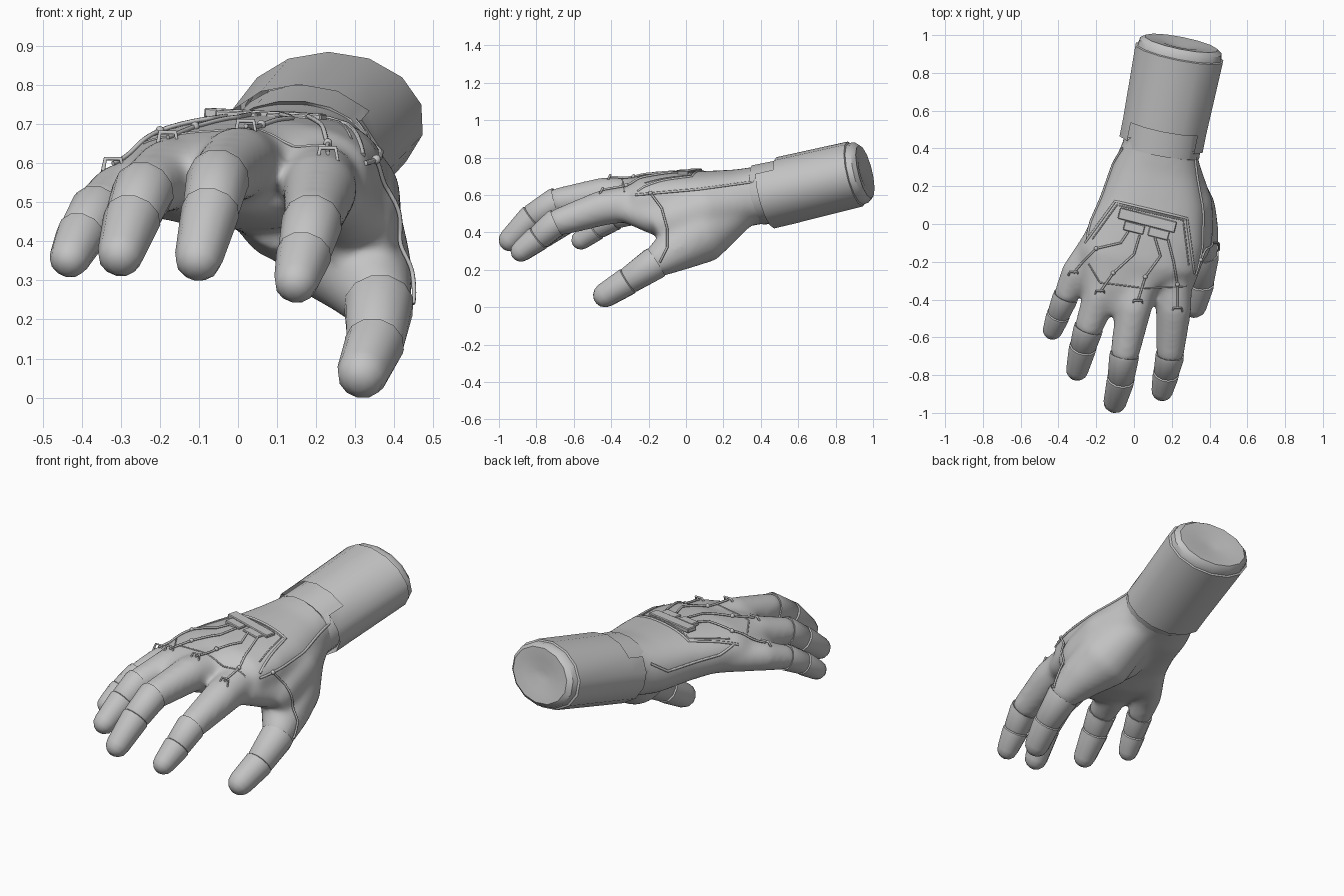
import bpy, bmesh, math
from mathutils import Vector
from mathutils.bvhtree import BVHTree

if "Cube" in bpy.data.objects:
    bpy.data.objects.remove(bpy.data.objects["Cube"])

grey = bpy.data.materials.new("plain grey")
grey.use_nodes = True
grey.diffuse_color = (0.55, 0.55, 0.55, 1)
grey.node_tree.nodes["Principled BSDF"].inputs["Base Color"].default_value = (0.55, 0.55, 0.55, 1)
Z = Vector((0, 0, 1))


def add_object(name, data):
    ob = bpy.data.objects.new(name, data)
    bpy.context.collection.objects.link(ob)
    data.materials.append(grey)
    return ob


def finish(name, bm, angle=40):
    bmesh.ops.recalc_face_normals(bm, faces=bm.faces)
    me = bpy.data.meshes.new(name)
    bm.to_mesh(me)
    bm.free()
    ob = add_object(name, me)
    bpy.ops.object.select_all(action='DESELECT')
    ob.select_set(True)
    bpy.context.view_layer.objects.active = ob
    bpy.ops.object.shade_smooth_by_angle(angle=math.radians(angle))
    return ob


def frames(pts):
    """Stations along a path: centre, tangent, half width, half height."""
    cs = [Vector(p[:3]) for p in pts]
    out = []
    for i, p in enumerate(pts):
        t = (cs[min(i + 1, len(cs) - 1)] - cs[max(i - 1, 0)]).normalized()
        out.append((cs[i], t, p[3], p[-1]))
    return out


def scaled(f, s, shift=0.0):
    return (f[0] + f[1] * shift, f[1], f[2] * s, f[3] * s)


def loft(bm, stations, sides=12, power=1.0):
    """Skin rings across the stations and close both ends."""
    rings = []
    for c, t, rx, rz in stations:
        side = t.cross(Z).normalized()
        up = side.cross(t)
        ring = []
        for k in range(sides):
            a = 2 * math.pi * (k + 0.5) / sides
            u, v = math.cos(a), math.sin(a)
            u = math.copysign(abs(u) ** power, u)
            v = math.copysign(abs(v) ** power, v)
            ring.append(bm.verts.new(c + side * rx * u + up * rz * v))
        rings.append(ring)
    for a, b in zip(rings, rings[1:]):
        for k in range(sides):
            j = (k + 1) % sides
            bm.faces.new((a[k], a[j], b[j], b[k]))
    bm.faces.new(rings[0][::-1])
    bm.faces.new(rings[-1])
    return rings


# Digit paths: x, y, z, radius; the last three are the two joints and the tip
digits = {
    "index": [(0.21, -0.2, 0.57, 0.1), (0.21, -0.45, 0.53, 0.097),
              (0.19, -0.69, 0.45, 0.076), (0.17, -0.79, 0.37, 0.07), (0.15, -0.88, 0.3, 0.058)],
    "middle": [(0.05, -0.22, 0.59, 0.1), (0.0, -0.44, 0.6, 0.097),
               (-0.05, -0.69, 0.56, 0.079), (-0.07, -0.82, 0.48, 0.074), (-0.1, -0.94, 0.36, 0.062)],
    "ring": [(-0.1, -0.18, 0.58, 0.1), (-0.18, -0.38, 0.57, 0.093),
             (-0.24, -0.55, 0.53, 0.078), (-0.27, -0.65, 0.46, 0.073), (-0.3, -0.77, 0.37, 0.06)],
    "little": [(-0.15, -0.04, 0.56, 0.09), (-0.31, -0.26, 0.52, 0.079),
               (-0.36, -0.38, 0.48, 0.068), (-0.4, -0.48, 0.42, 0.063), (-0.43, -0.56, 0.36, 0.053)],
    "thumb": [(0.2, 0.3, 0.55, 0.12), (0.27, 0.07, 0.39, 0.168), (0.33, -0.05, 0.31, 0.125),
              (0.36, -0.16, 0.24, 0.088), (0.35, -0.31, 0.14, 0.076), (0.32, -0.43, 0.065, 0.067)],
}

# Hand skin: palm, thumb base, web and finger roots fused into one smooth surface
skin = bmesh.new()
palm = [(0.18, 0.6, 0.64, 0.19, 0.145), (0.14, 0.4, 0.6, 0.203, 0.155),
        (0.12, 0.28, 0.58, 0.238, 0.157), (0.1, 0.1, 0.58, 0.28, 0.148),
        (0.07, -0.05, 0.58, 0.31, 0.142), (0.02, -0.2, 0.57, 0.325, 0.142),
        (0.0, -0.32, 0.57, 0.28, 0.115), (0.04, -0.39, 0.57, 0.2, 0.09)]
loft(skin, frames(palm), 24, 0.85)
pads = [
    [(0.24, 0.3, 0.56, 0.11), (0.29, 0.1, 0.52, 0.13), (0.3, -0.08, 0.46, 0.12), (0.31, -0.17, 0.41, 0.09)],
    [(0.28, -0.05, 0.5, 0.12), (0.28, -0.19, 0.48, 0.09), (0.25, -0.32, 0.52, 0.07)],
    [(0.15, 0.25, 0.52, 0.11), (0.13, 0.05, 0.48, 0.14), (0.12, -0.14, 0.49, 0.12)],
]
for pad in pads:
    loft(skin, frames(pad), 16)

for name, pts in digits.items():
    f = frames(pts)
    j1, j2, tip = f[-3:]
    loft(skin, f[:-2] + [scaled(j1, 0.86, 0.03)], 16)
    # Middle segment with a raised lip at the joint
    bm = bmesh.new()
    loft(bm, [scaled(j1, 0.93, 0.003), scaled(j1, 1.02), scaled(j1, 1.02, 0.02),
              scaled(j2, 0.98, -0.01), scaled(j2, 0.92, -0.003)])
    finish(name + "_middle_segment", bm)
    # Rounded fingertip
    bm = bmesh.new()
    r = tip[2]
    dome = [scaled(tip, math.cos(math.radians(a)), r * math.sin(math.radians(a)))
            for a in (0, 30, 55, 75)]
    loft(bm, [scaled(j2, 0.92, -0.003), scaled(j2, 1.01, 0.002), scaled(j2, 1.0, 0.02)] + dome)
    finish(name + "_tip_segment", bm)

hand = finish("hand_skin", skin)
remesh = hand.modifiers.new("Fuse", 'REMESH')
remesh.mode = 'VOXEL'
remesh.voxel_size = 0.014
smooth = hand.modifiers.new("Soften", 'SMOOTH')
smooth.factor = 0.5
smooth.iterations = 28
dg = bpy.context.evaluated_depsgraph_get()
fused = bpy.data.meshes.new_from_object(hand.evaluated_get(dg))
hand.modifiers.clear()
hand.data = fused
if not fused.materials:
    fused.materials.append(grey)
for p in fused.polygons:
    p.use_smooth = True
    p.material_index = 0
tree = BVHTree.FromPolygons([v.co for v in fused.vertices], [p.vertices[:] for p in fused.polygons])

# Wrist band showing through the sleeve notch
bm = bmesh.new()
loft(bm, frames([(0.14, 0.38, 0.6, 0.195, 0.15), (0.143, 0.39, 0.6, 0.209, 0.163),
                 (0.18, 0.6, 0.645, 0.203, 0.16)]), 20, 0.95)
finish("wrist_band", bm)

# Forearm sleeve: notched front edge, rim and bulging end
near, far = frames([(0.145, 0.43, 0.6, 0.23, 0.184), (0.24, 0.905, 0.712, 0.242, 0.178)])
bm = bmesh.new()
rings = loft(bm, [scaled(near, 0.9, 0.02), near, scaled(near, 1.0, 0.1), far, scaled(far, 0.95, 0.004),
                  scaled(far, 0.93, 0.035), scaled(far, 0.82, 0.055), scaled(far, 0.5, 0.05),
                  scaled(far, 0.15, 0.035)], 14)
front = set(rings[0] + rings[1] + rings[2])
notch = [f for f in bm.faces if len(f.verts) == 4 and front.issuperset(f.verts)
         and f.calc_center_median().z > near[0].z + 0.12]
bmesh.ops.delete(bm, geom=notch, context='FACES')
finish("forearm_sleeve", bm)


def drape(points, lift=0.004, axis=2, sign=1, steps=8):
    """Project a flat path on to the hand, along z or along x."""
    out = []
    for a, b in zip(points, points[1:]):
        for k in range(steps + (b == points[-1])):
            u, v = (a[i] + (b[i] - a[i]) * k / steps for i in (0, 1))
            if axis == 2:
                start, way = Vector((u, v, 2)), Vector((0, 0, -1))
            else:
                start, way = Vector((2 * sign, u, v)), Vector((-sign, 0, 0))
            loc, nor, _, _ = tree.ray_cast(start, way)
            if loc:
                out.append(loc - way * lift)
    return out


def wire(name, pts, radius):
    cu = bpy.data.curves.new(name, 'CURVE')
    cu.dimensions = '3D'
    cu.bevel_depth = radius
    cu.bevel_resolution = 1
    cu.use_fill_caps = True
    sp = cu.splines.new('POLY')
    sp.points.add(len(pts) - 1)
    for p, q in zip(sp.points, pts):
        p.co = (*q, 1)
    return add_object(name, cu)


def box(name, loc, size):
    bm = bmesh.new()
    bmesh.ops.create_cube(bm, size=1)
    bmesh.ops.scale(bm, vec=size, verts=bm.verts)
    bmesh.ops.bevel(bm, geom=bm.edges[:], offset=0.004, segments=1, affect='EDGES')
    ob = finish(name, bm, 20)
    ob.location = loc
    ob.rotation_euler = (0, 0.05, -0.25)


# Raised trims on the back and sides of the hand
wire("back_trim", drape([(-0.26, -0.1), (-0.1, 0.12), (0.28, 0.03), (0.32, -0.26)], 0.001), 0.007)
wire("inner_back_trim", drape([(-0.22, -0.08), (-0.09, 0.1), (0.26, 0.02), (0.29, -0.22)], 0.0), 0.004)
wire("knuckle_seam", drape([(-0.24, -0.21), (-0.18, -0.31), (0.06, -0.34), (0.28, -0.33)], 0.0), 0.004)
wire("left_side_trim", drape([(0.38, 0.71), (0.36, 0.67), (0.07, 0.63), (-0.27, 0.6)], 0.002, 0, 1), 0.007)
wire("right_side_trim", drape([(0.4, 0.66), (0.32, 0.6), (0.02, 0.61), (-0.08, 0.64)], 0.002, 0, -1), 0.007)

# Control box with two sockets
top = drape([(0.07, 0.02), (0.08, 0.02)])[0].z
box("control_box", (0.07, 0.02, top - 0.006), (0.31, 0.06, 0.025))
for name, x, y, z in (("right_socket", 0.0, -0.02, top - 0.005), ("left_socket", 0.13, -0.05, top - 0.012)):
    box(name, (x, y, z), (0.11, 0.05, 0.022))


def bead(name, loc):
    bm = bmesh.new()
    bmesh.ops.create_uvsphere(bm, u_segments=10, v_segments=6, radius=0.012)
    finish(name, bm).location = loc


# Finger cables, each with a bead and a clip at the knuckle
cables = {
    "little": [(-0.03, -0.04), (-0.07, -0.1), (-0.2, -0.13), (-0.27, -0.2), (-0.32, -0.26)],
    "ring": [(0.03, -0.06), (0.0, -0.16), (-0.11, -0.26), (-0.18, -0.36)],
    "middle": [(0.11, -0.07), (0.14, -0.17), (0.06, -0.28), (0.02, -0.41)],
    "index": [(0.18, -0.08), (0.21, -0.2), (0.23, -0.32), (0.23, -0.45)],
}
for name, path in cables.items():
    pts = drape(path, 0.006)
    wire(name + "_cable", pts, 0.006)
    bead(name + "_cable_bead", pts[16])
    # Small upright frame straddling the knuckle
    arch = [(-0.026, -0.02), (-0.02, 0.012), (0.02, 0.012), (0.026, -0.02), (-0.026, -0.02)]
    wire(name + "_knuckle_clip", [pts[-1] + Vector((x, 0.5 * h, h)) for x, h in arch], 0.006)

# Thumb cable down the side
pts = drape([(-0.19, 0.61), (-0.13, 0.53), (-0.1, 0.42), (-0.1, 0.32), (-0.14, 0.24)], 0.008, 0, 1)
wire("thumb_cable", pts, 0.006)
bead("thumb_cable_bead", pts[0])
